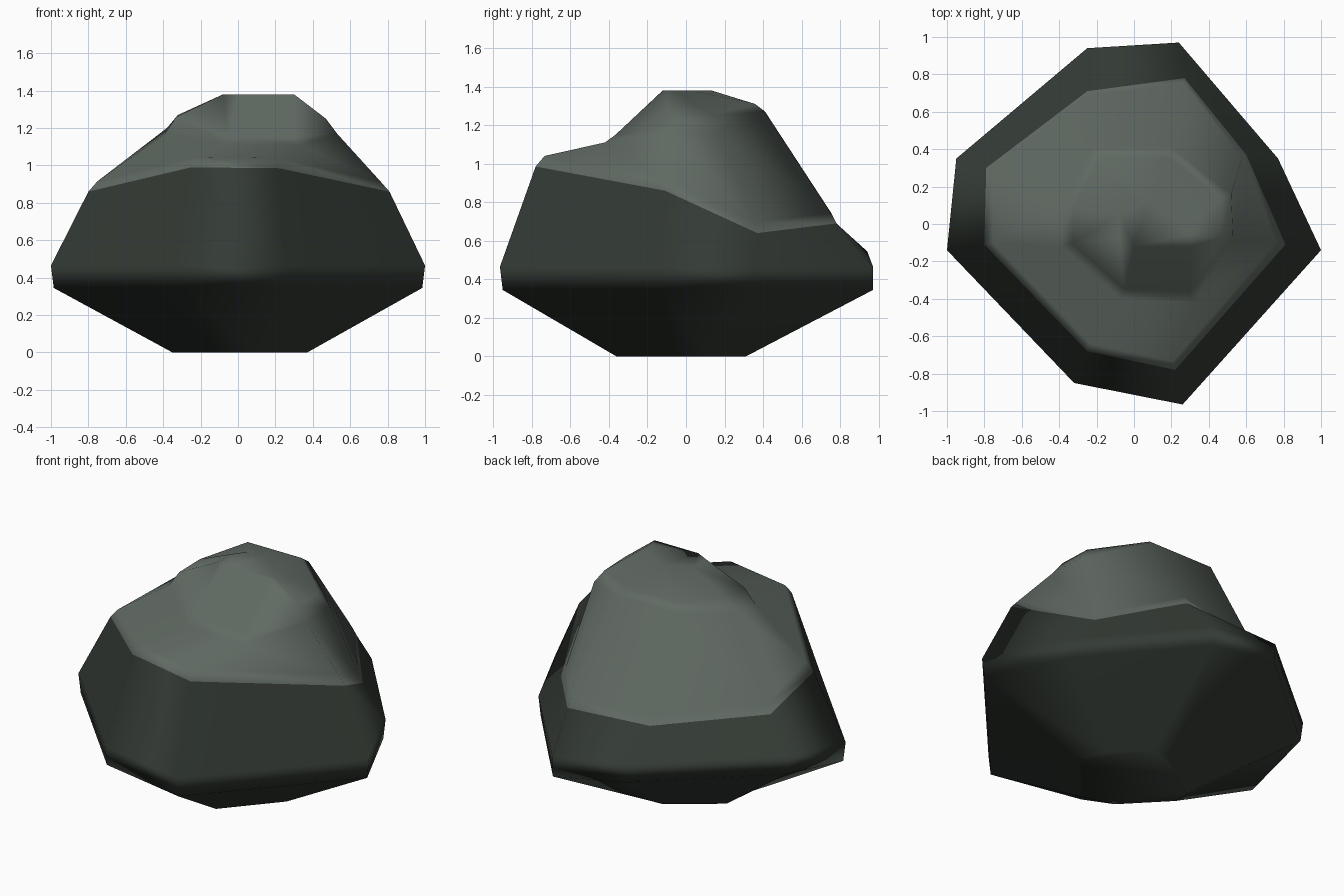
import bpy, bmesh, math

if "Cube" in bpy.data.objects:
    bpy.data.objects.remove(bpy.data.objects["Cube"])

# Eight-sided outlines, clockwise from the back left corner
BASE = [(-.06, .31, 0), (.10, .31, 0), (.30, .12, 0), (.37, -.05, 0),
        (.10, -.36, 0), (-.11, -.30, 0), (-.35, -.05, 0), (-.35, .10, 0)]
WAIST = [(-.25, .94), (.24, .97), (.77, .35), (1, -.14),
         (.26, -.965), (-.32, -.85), (-1, -.14), (-.95, .35)]
WAIST_LIFT = [.08, 0, 0, 0, 0, 0, 0, .09]
SHOULDER = [(-.25, .71, .69), (.27, .78, .69), (.60, .37, .64), (.81, -.11, .86),
            (.22, -.78, .985), (-.25, -.68, .99), (-.80, -.11, .86), (-.79, .30, .75)]
CROWN = [(-.22, .41, 1.27), (.20, .41, 1.27), (.52, .16, 1.17), (.53, -.08, 1.17),
         (.33, -.42, 1.11), (-.07, -.40, 1.11), (-.39, -.12, 1.17), (-.38, .10, 1.20)]
CROWN_RISE = [.04, .04, .08, .08, .04, .04, .09, .07]
TOP = [(-.02, .13, 1.38), (.08, .13, 1.38), (.25, .02, 1.38), (.29, -.06, 1.38),
       (.30, -.12, 1.38), (0, -.12, 1.38), (-.08, -.08, 1.38), (-.08, .05, 1.38)]


def waist(z, s):
    return [(x * s, y * (s if y < .5 else 1), z + lift)
            for (x, y), lift in zip(WAIST, WAIST_LIFT)]


# Narrow bevel rows above the colour break and around the crown
lip = []
for x, y, z in SHOULDER:
    s = .965 if y > .2 else .94
    lip.append((x * s, y * s, z + .055))
crown_lip = [(.07 + (x - .07) * .87, y * .87, z + r)
             for (x, y, z), r in zip(CROWN, CROWN_RISE)]

rings = [BASE, waist(.345, .985), waist(.465, 1), SHOULDER, lip, CROWN, crown_lip, TOP]


def material(name, color):
    m = bpy.data.materials.new(name)
    m.diffuse_color = (*color, 1)
    m.use_nodes = True
    m.node_tree.nodes["Principled BSDF"].inputs["Base Color"].default_value = m.diffuse_color
    return m


# Rock body: skin the stacked rings, light stone above the shoulder
bm = bmesh.new()
rows = [[bm.verts.new(p) for p in ring] for ring in rings]
for level, (a, b) in enumerate(zip(rows, rows[1:])):
    for i in range(8):
        j = (i + 1) % 8
        f = bm.faces.new((a[i], a[j], b[j], b[i]))
        f.material_index = 1 if level >= 3 else 0
bm.faces.new(rows[0])
bm.faces.new(rows[-1]).material_index = 1
bmesh.ops.recalc_face_normals(bm, faces=bm.faces)
for f in bm.faces:
    f.smooth = True

mesh = bpy.data.meshes.new("rock")
bm.to_mesh(mesh)
bm.free()
mesh.materials.append(material("dark stone", (.033, .042, .034)))
mesh.materials.append(material("light stone", (.118, .143, .125)))
rock = bpy.data.objects.new("rock", mesh)
bpy.context.collection.objects.link(rock)

# Broad faces read flat, narrow bevel rows carry the soft shading
rock.modifiers.new("soft bevels", 'WEIGHTED_NORMAL').weight = 80
